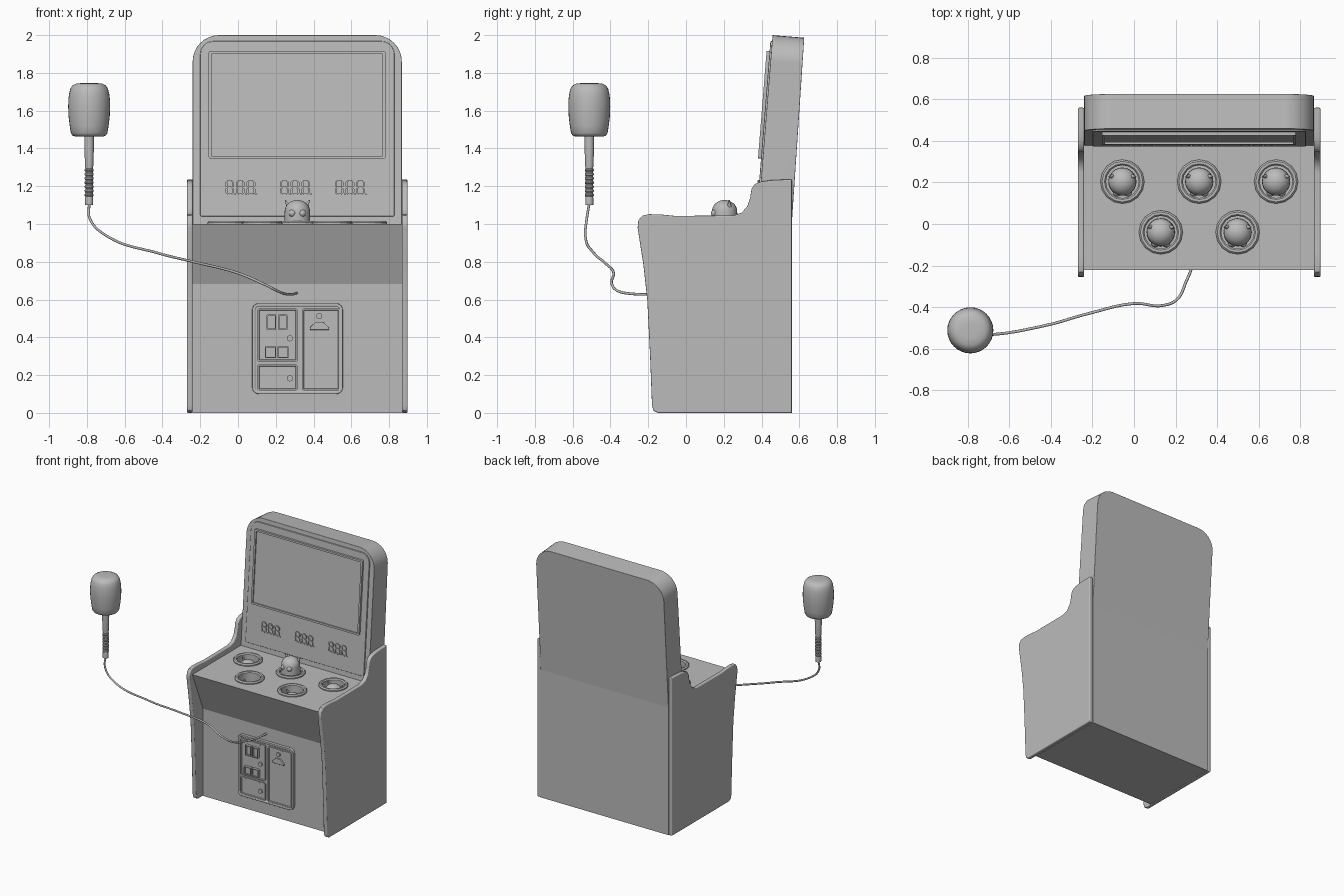
import bpy, bmesh, math
from mathutils import Matrix, Vector

if "Cube" in bpy.data.objects:
    bpy.data.objects.remove(bpy.data.objects["Cube"])

grey = bpy.data.materials.new("plain_grey")
grey.diffuse_color = (0.5, 0.5, 0.5, 1)
grey.use_nodes = True
grey.node_tree.nodes["Principled BSDF"].inputs["Base Color"].default_value = grey.diffuse_color
X0, X1 = -0.24, 0.867                      # between the side panels


def finish(name, bm, bevel=0.0, angle=35, merge=True):
    if merge:
        bmesh.ops.remove_doubles(bm, verts=bm.verts, dist=1e-5)
    bmesh.ops.recalc_face_normals(bm, faces=bm.faces)
    me = bpy.data.meshes.new(name)
    bm.to_mesh(me)
    bm.free()
    me.materials.append(grey)
    ob = bpy.data.objects.new(name, me)
    bpy.context.collection.objects.link(ob)
    bpy.ops.object.select_all(action='DESELECT')
    ob.select_set(True)
    bpy.context.view_layer.objects.active = ob
    if bevel:
        m = ob.modifiers.new("bevel", 'BEVEL')
        m.width, m.segments, m.limit_method = bevel, 3, 'ANGLE'
        m.angle_limit = math.radians(50)
        bpy.ops.object.modifier_apply(modifier="bevel")
    bpy.ops.object.shade_smooth_by_angle(angle=math.radians(angle))
    if bevel:                              # keep the large faces flat
        m = ob.modifiers.new("weighted", 'WEIGHTED_NORMAL')
        m.keep_sharp = True
        bpy.ops.object.modifier_apply(modifier="weighted")
    return ob


def prism(name, outlines, front, back, bevel=0.0, inset=None):
    """Extrude 2D outlines between two mapping functions."""
    bm = bmesh.new()
    fronts = []
    for pts in outlines:
        a = [bm.verts.new(front(*p)) for p in pts]
        b = [bm.verts.new(back(*p)) for p in pts]
        fronts.append(bm.faces.new(a))
        bm.faces.new(b[::-1])
        n = len(pts)
        for i in range(n):
            j = (i + 1) % n
            bm.faces.new((a[j], a[i], b[i], b[j]))
    bmesh.ops.recalc_face_normals(bm, faces=bm.faces)
    if inset:                              # rim, then a sunk centre
        bmesh.ops.inset_region(bm, faces=fronts, thickness=inset[0])
        bmesh.ops.inset_region(bm, faces=fronts, thickness=0.003, depth=-inset[1])
    return finish(name, bm, bevel, merge=False)


def rrect(x0, x1, z0, z1, r=0.02, rb=None, n=6):
    rb = r if rb is None else rb
    pts = []
    for cx, cz, k, a0 in ((x1 - r, z1 - r, r, 0), (x0 + r, z1 - r, r, 90),
                          (x0 + rb, z0 + rb, rb, 180), (x1 - rb, z0 + rb, rb, 270)):
        for i in range(n + 1):
            a = math.radians(a0 + 90 * i / n)
            pts.append((cx + k * math.cos(a), cz + k * math.sin(a)))
    return pts


def lathe(bm, prof, c, steps=32):
    vs = [bm.verts.new((c[0] + r, c[1], c[2] + z)) for r, z in prof]
    es = [bm.edges.new(e) for e in zip(vs, vs[1:])]
    bmesh.ops.spin(bm, geom=vs + es, cent=c, axis=(0, 0, 1), angle=math.tau, steps=steps,
                   use_merge=True)


# screen slope and the recessed upright coin panel
def screen(off):
    return lambda x, z: (x, 0.396 + 0.08 * (z - 1.22) - off, z)


def panel(off):
    return lambda x, z: (x, -0.09 - off, z)


# side panels
side = [(-.15, 0), (.56, 0), (.56, 1.237), (.45, 1.232), (.40, 1.225), (.365, 1.212), (.347, 1.185),
        (.34, 1.14), (.325, 1.095), (.295, 1.06), (.25, 1.045), (-.06, 1.043), (-.13, 1.05),
        (-.195, 1.052), (-.23, 1.045), (-.252, 1.02), (-.256, .98), (-.225, .78), (-.205, .60),
        (-.19, .30), (-.18, .04), (-.172, .012)]
for nm, xo, xi in (("left", -.27, X0), ("right", .898, X1)):
    prism(nm + "_side_panel", [side], lambda y, z: (xo, y, z), lambda y, z: (xi, y, z), 0.007)

# cabinet body with five wells in the deck
holes = [(-.056, .204, 1.0), (.314, .204, 1.127), (.684, .204, 1.01), (.129, -.04, .965),
         (.499, -.04, .985)]
body = prism("cabinet_body", [[(-.09, 0), (.56, 0), (.56, 1.0), (-.222, 1.0), (-.09, .683)]],
             lambda y, z: (X0, y, z), lambda y, z: (X1, y, z))
bm = bmesh.new()
for x, y, _ in holes:
    lathe(bm, [(0, .88), (.08, .88), (.08, 1.1), (0, 1.1)], (x, y, 0))
cutter = finish("well_cutter", bm)
cutter.hide_render = True
mod = body.modifiers.new("wells", 'BOOLEAN')
mod.object, mod.operation, mod.solver = cutter, 'DIFFERENCE', 'EXACT'
bpy.ops.object.select_all(action='DESELECT')
body.select_set(True)
bpy.context.view_layer.objects.active = body
bpy.ops.object.modifier_apply(modifier="wells")
bpy.ops.object.shade_smooth_by_angle(angle=math.radians(20))
bpy.data.objects.remove(cutter)

# well rings and pop-up critters
for i, (x, y, top) in enumerate(holes):
    bm = bmesh.new()
    lathe(bm, [(.079, .99), (.106, .99), (.106, 1.008), (.098, 1.016), (.086, 1.016),
               (.079, 1.008), (.079, .99)], (x, y, 0), 16)
    finish(f"well_ring_{i}", bm, angle=20)
    bm = bmesh.new()
    dome = [(.067 * math.cos(a), -.06 + .06 * math.sin(a))
            for a in (math.pi / 2 * k / 8 for k in range(8))]
    lathe(bm, [(0, .875 - top), (.068, .875 - top), (.068, -.08)] + dome + [(0, 0)], (x, y, top), 24)
    for s in (-1, 1):
        eye = Matrix.Translation((x + s * .026, y - .052, top - .07))
        bmesh.ops.create_uvsphere(bm, u_segments=14, v_segments=8, radius=.02, matrix=eye)
        horn = (Matrix.Translation((x + s * .055, y + .025, top - .018))
                @ Matrix.Rotation(s * .5, 4, 'Y'))
        bmesh.ops.create_cone(bm, cap_ends=True, segments=10, radius1=.012, radius2=.003,
                              depth=.04, matrix=horn)
    finish(f"critter_{i}", bm, angle=40)

# screen housing, bezel and screen
prism("screen_housing", [rrect(X0, X1, .985, 2.0, .14, .002, 8)], screen(0),
      lambda x, z: (x, .56 + .066 * (z - 1.0), z - .014 * max(0, z - 1)), 0.02)
prism("bezel_plate", [rrect(-.20, .828, 1.04, 1.968, .07, .01)], screen(.009), screen(-.01), 0.004)
prism("screen_frame", [rrect(-.155, .78, 1.347, 1.915, .008)], screen(.025), screen(-.005), 0,
      (.014, .009))

# score displays: bars of nine segment digits
bars = []


def bar(x, z, length, upright):
    t, h = .0055, length / 2
    pts = [(-h, 0), (-h + t, -t), (h - t, -t), (h, 0), (h - t, t), (-h + t, t)]
    bars.append([(x + q, z + p) if upright else (x + p, z + q) for p, q in pts])


for g in (.012, .302, .592):
    for k in (-1, 0, 1):
        dx = g + k * .056
        for dz in (-.035, 0, .035):
            bar(dx, 1.193 + dz, .030, False)
        for sx in (-.018, .018):
            for dz in (-.0175, .0175):
                bar(dx + sx, 1.193 + dz, .031, True)
        bars.append(rrect(dx + .025, dx + .034, 1.153, 1.162, .004, n=3))
prism("score_segments", bars, screen(.017), screen(.005))

# coin door
prism("coin_door_frame", [rrect(.075, .555, .10, .58, .035)], panel(.022), panel(-.01), 0.006,
      (.014, .005))
prism("coin_doors", [rrect(.102, .316, .27, .553, .012), rrect(.102, .316, .118, .257, .012),
                     rrect(.338, .542, .118, .553, .012)], panel(.026), panel(.0), 0.003,
      (.009, .005))
prism("coin_slots", [rrect(x, x + .050, .44, .52, .003) for x in (.152, .212)], panel(.042),
      panel(.01), 0, (.007, .014))
prism("coin_returns", [rrect(x, x + .060, .29, .352, .003) for x in (.142, .208)], panel(.042),
      panel(.01), 0, (.006, .010))
prism("door_handle", [[(.38, .44), (.482, .44), (.482, .452), (.45, .482), (.412, .482),
                       (.38, .452)]], panel(.034), panel(.01), 0.002)
prism("door_locks", [rrect(x - .016, x + .016, z - .016, z + .016, .0159)
                     for x, z in ((.275, .395), (.275, .183), (.43, .512))], panel(.031), panel(.01))

# hammer: rounded head, handle with a ribbed grip
HX, HY = -.788, -.512
bm = bmesh.new()
lathe(bm, [(0, 1.463), (.075, 1.463), (.089, 1.469), (.097, 1.482), (.103, 1.52), (.109, 1.57),
           (.111, 1.62), (.110, 1.66), (.106, 1.69), (.100, 1.715), (.089, 1.733), (.07, 1.743),
           (.04, 1.746), (0, 1.746)], (HX, HY, 0))
finish("hammer_head", bm, angle=60)
bm = bmesh.new()
grip = [(0, 1.10), (.021, 1.10), (.021, 1.14)]
for k in range(7):
    z = 1.145 + k * .022
    grip += [(.020, z), (.024, z + .005), (.024, z + .012), (.020, z + .017)]
lathe(bm, grip + [(.022, 1.31), (.025, 1.40), (.026, 1.47), (0, 1.47)], (HX, HY, 0), 20)
finish("hammer_handle", bm)

# cord from the grip to the cabinet
cu = bpy.data.curves.new("hammer_cord", 'CURVE')
cu.dimensions, cu.bevel_depth, cu.bevel_resolution = '3D', .007, 2
path = [(HX, HY, 1.11), (-.785, -.525, 1.03), (-.70, -.533, .94), (-.42, -.487, .845),
        (-.215, -.43, .795), (0, -.383, .74), (.14, -.392, .68), (.21, -.36, .645),
        (.25, -.28, .63), (.285, -.19, .628), (.312, -.08, .635)]
sp = cu.splines.new('BEZIER')
sp.bezier_points.add(len(path) - 1)
for bp, p in zip(sp.bezier_points, path):
    bp.co = Vector(p)
    bp.handle_left_type = bp.handle_right_type = 'AUTO'
cu.materials.append(grey)
cord = bpy.data.objects.new("hammer_cord", cu)
bpy.context.collection.objects.link(cord)
bpy.ops.object.select_all(action='DESELECT')
cord.select_set(True)
bpy.context.view_layer.objects.active = cord
bpy.ops.object.convert(target='MESH')
bpy.ops.object.shade_smooth_by_angle(angle=math.radians(60))
